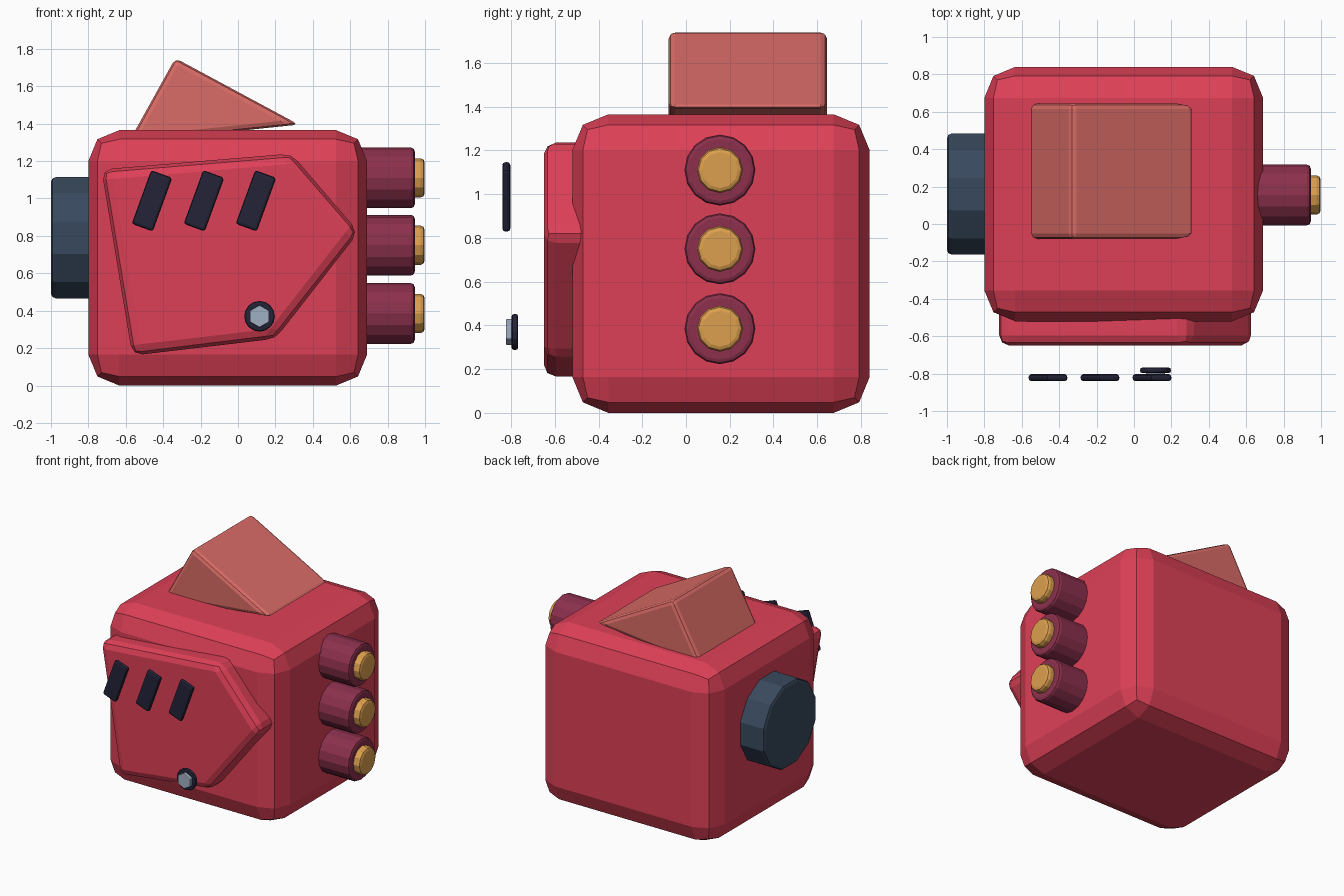
import bpy, math
from mathutils import Matrix, Vector

if "Cube" in bpy.data.objects:
    bpy.data.objects.remove(bpy.data.objects["Cube"])


def material(name, r, g, b):
    lin = [((c / 255 + 0.055) / 1.055) ** 2.4 for c in (r, g, b)] + [1]
    m = bpy.data.materials.new(name)
    m.use_nodes = True
    m.diffuse_color = lin
    m.node_tree.nodes["Principled BSDF"].inputs["Base Color"].default_value = lin
    return m


RED = material("red", 222, 64, 87)
CORAL = material("coral", 219, 108, 103)
PLUM = material("plum", 140, 48, 77)
GOLD = material("gold", 222, 160, 78)
SLATE = material("slate", 57, 73, 94)
INK = material("ink", 35, 35, 56)
STEEL = material("steel", 160, 176, 196)


def finish(obj, name, mat, bevel, segments):
    obj.name = name
    obj.data.materials.append(mat)
    if bevel:
        mod = obj.modifiers.new("bevel", "BEVEL")
        mod.width, mod.segments = bevel, segments
        mod.limit_method = "ANGLE"
        mod.angle_limit = math.radians(35)
    return obj


def box(name, lo, hi, mat, bevel, segments=2, tilt=0):
    lo, hi = Vector(lo), Vector(hi)
    bpy.ops.mesh.primitive_cube_add(size=1)
    obj = bpy.context.object
    obj.data.transform(Matrix.Diagonal((hi - lo).to_4d()))
    obj.location = (lo + hi) / 2
    obj.rotation_euler.y = tilt
    return finish(obj, name, mat, bevel, segments)


def prism(name, outline, y0, y1, mat, bevel, segments=2):
    """Extrude an x-z outline, listed clockwise from the front, along y."""
    n = len(outline)
    verts = [(x, y, z) for y in (y0, y1) for x, z in outline]
    faces = [tuple(reversed(range(n))), tuple(range(n, 2 * n))]
    faces += [(i, (i + 1) % n, (i + 1) % n + n, i + n) for i in range(n)]
    mesh = bpy.data.meshes.new(name)
    mesh.from_pydata(verts, [], faces)
    obj = bpy.data.objects.new(name, mesh)
    bpy.context.collection.objects.link(obj)
    return finish(obj, name, mat, bevel, segments)


def cylinder(name, axis, start, end, a, b, radius, sides, mat, bevel, turn=0.0):
    """Cylinder along x (a, b = y, z) or along y (a, b = x, z)."""
    bpy.ops.mesh.primitive_cylinder_add(vertices=sides, radius=radius, depth=end - start)
    obj = bpy.context.object
    obj.data.transform(Matrix.Rotation(turn, 4, "Z"))
    mid = (start + end) / 2
    if axis == "x":
        obj.data.transform(Matrix.Rotation(math.pi / 2, 4, "Y"))
        obj.location = (mid, a, b)
    else:
        obj.data.transform(Matrix.Rotation(math.pi / 2, 4, "X"))
        obj.location = (a, mid, b)
    return finish(obj, name, mat, bevel, 2)


# Main body with wide chamfered edges
box("body", (-0.8, -0.52, 0), (0.69, 0.84, 1.365), RED, 0.165)

# Raised five-sided front panel
prism("front_panel",
      [(-0.73, 1.155), (0.285, 1.24), (0.645, 0.82), (0.2, 0.25), (-0.565, 0.16)],
      -0.65, -0.42, RED, 0.055)

# Wedge on the top
prism("top_wedge", [(-0.585, 1.3), (-0.335, 1.75), (0.325, 1.395)],
      -0.08, 0.645, CORAL, 0.03)

# Side pegs with rounded tips
for i, z in enumerate((1.11, 0.75, 0.385)):
    cylinder(f"peg_{i + 1}", "x", 0.55, 0.945, 0.155, z, 0.162, 16, PLUM, 0.02)
    cylinder(f"peg_tip_{i + 1}", "x", 0.9, 0.998, 0.155, z, 0.105, 12, GOLD, 0.022)

# Round knob on the opposite side
cylinder("side_knob", "x", -1, -0.7, 0.16, 0.79, 0.335, 12, SLATE, 0.025, math.pi / 12)

# Slanted slats in front of the panel
for i in range(3):
    x = -0.46 + 0.278 * i
    box(f"slat_{i + 1}", (x - 0.06, -0.84, 0.835), (x + 0.06, -0.803, 1.14),
        INK, 0.015, 2, math.radians(20))

# Bolt and washer
cylinder("washer", "y", -0.797, -0.768, 0.115, 0.37, 0.082, 16, INK, 0.01)
cylinder("bolt", "y", -0.823, -0.78, 0.115, 0.37, 0.06, 6, STEEL, 0.004)
